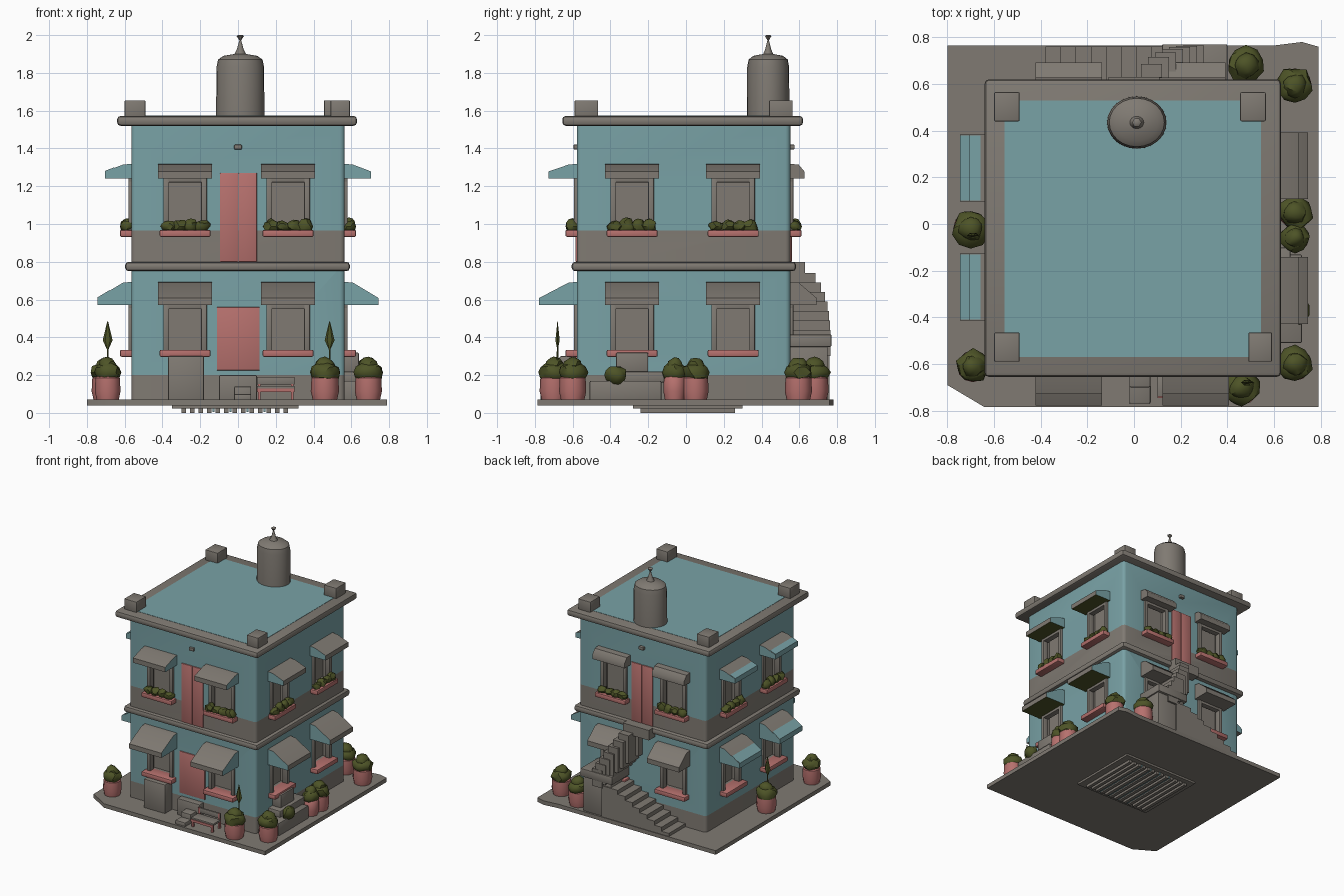
import bpy, bmesh, math, random
from mathutils import Matrix, Vector

if "Cube" in bpy.data.objects:
    bpy.data.objects.remove(bpy.data.objects["Cube"])

random.seed(4)
I = Matrix.Identity(4)

def material(name, rgb):
    m = bpy.data.materials.new(name)
    m.diffuse_color = (*rgb, 1)
    m.use_nodes = True
    m.node_tree.nodes["Principled BSDF"].inputs["Base Color"].default_value = m.diffuse_color
    return m

GREY = material("warm_grey_stone", (0.215, 0.195, 0.17))
TEAL = material("teal_plaster", (0.19, 0.36, 0.38))
PINK = material("terracotta_pink", (0.47, 0.165, 0.155))
GREEN = material("olive_leaf", (0.075, 0.088, 0.02))

def finish(name, bm, mats, M=I, smooth=True):
    bmesh.ops.recalc_face_normals(bm, faces=bm.faces[:])
    me = bpy.data.meshes.new(name)
    bm.transform(M)
    bm.to_mesh(me)
    bm.free()
    for m in mats:
        me.materials.append(m)
    ob = bpy.data.objects.new(name, me)
    bpy.context.collection.objects.link(ob)
    if smooth:
        bpy.ops.object.select_all(action='DESELECT')
        ob.select_set(True)
        bpy.context.view_layer.objects.active = ob
        bpy.ops.object.shade_smooth_by_angle(angle=math.radians(40))
    return ob

def add_box(bm, b):
    x0, x1, y0, y1, z0, z1 = b
    T = Matrix.Translation(((x0 + x1) / 2, (y0 + y1) / 2, (z0 + z1) / 2))
    S = Matrix.Diagonal((x1 - x0, y1 - y0, z1 - z0, 1))
    bmesh.ops.create_cube(bm, size=1, matrix=T @ S)

def boxes(name, blist, mat, bevel=0, M=I, seg=2):
    bm = bmesh.new()
    for b in blist:
        add_box(bm, b)
    if bevel:
        bmesh.ops.bevel(bm, geom=bm.edges[:], offset=bevel, segments=seg, profile=0.5, affect='EDGES')
    return finish(name, bm, [mat], M)

def prism(name, pts, a, b, mats, to3d, M=I, rule=None):
    # closed profile extruded between a and b
    bm = bmesh.new()
    lo = [bm.verts.new(to3d(p, a)) for p in pts]
    hi = [bm.verts.new(to3d(p, b)) for p in pts]
    n = len(pts)
    bm.faces.new(lo)
    bm.faces.new(hi[::-1])
    for i in range(n):
        bm.faces.new((lo[i], hi[i], hi[(i + 1) % n], lo[(i + 1) % n]))
    bmesh.ops.recalc_face_normals(bm, faces=bm.faces[:])
    if rule:
        for f in bm.faces:
            f.normal_update()
            f.material_index = rule(f)
    return finish(name, bm, mats, M)

# Ground slab with a clipped front-left corner, and the ribbed pit underneath
prism("ground_slab", [(-.8, -.69), (-.64, -.785), (.79, -.785), (.79, .76), (.72, .78), (.6, .765), (-.8, .765)],
      .038, .07, [GREY], lambda p, h: (p[0], p[1], h))
ribs = [(-.30 + i * .045, -.275 + i * .045, -.24, .26, 0.0, .045) for i in range(13)]
boxes("underside_ribs", ribs, GREY)
boxes("underside_backing", [(-.35, .32, -.28, .3, .022, .045)], GREY)
boxes("underside_teal_ribs", [(x - .005, x + .005, -.24, .26, .006, .03) for x in (-.13, -.04, .05, .14)], TEAL)

# Sides: rotation, wall distance, window centres, upper and lower awning reach
SIDES = {
    "front": (0, .578, (-.28, .265), .15, .20),
    "right": (90, .565, (-.285, .25), .14, .18),
    "back": (180, .552, (-.25, .28), .075, .14),
    "left": (-90, .565, (-.24, .27), .14, .18),
}
def side_matrix(side):
    return Matrix.Rotation(math.radians(SIDES[side][0]), 4, 'Z')

# Walls: grey below a split height, teal above, with window pockets cut in
def walls(name, z0, z1, split, wz0, wz1):
    bm = bmesh.new()
    add_box(bm, (-.565, .565, -.578, .552, z0, z1))
    vert = [e for e in bm.edges if abs(e.verts[0].co.z - e.verts[1].co.z) > .1]
    bmesh.ops.bevel(bm, geom=vert, offset=.025, segments=3, profile=.5, affect='EDGES')
    bmesh.ops.bisect_plane(bm, geom=bm.verts[:] + bm.edges[:] + bm.faces[:], plane_co=(0, 0, split), plane_no=(0, 0, 1))
    for f in bm.faces:
        f.material_index = 1 if f.calc_center_median().z > split else 0
    ob = finish(name, bm, [GREY, TEAL])
    cb = bmesh.new()
    for side, (_, d, centres, _, _) in SIDES.items():
        for c in centres:
            t = bmesh.new()
            add_box(t, (c - .105, c + .105, -d - .1, -d + .06, wz0, wz1))
            t.transform(side_matrix(side))
            tmp = bpy.data.meshes.new("tmp")
            t.to_mesh(tmp)
            t.free()
            cb.from_mesh(tmp)
            bpy.data.meshes.remove(tmp)
    cutter = finish("window_cutter", cb, [GREY], smooth=False)
    cutter.hide_render = True
    mod = ob.modifiers.new("windows", 'BOOLEAN')
    mod.operation = 'DIFFERENCE'
    mod.object = cutter
    bpy.ops.object.select_all(action='DESELECT')
    bpy.context.view_layer.objects.active = ob
    ob.select_set(True)
    bpy.ops.object.modifier_apply(modifier=mod.name)
    bpy.data.objects.remove(cutter)

walls("lower_walls", .06, .77, .20, .33, .58)
walls("upper_walls", .77, 1.54, .965, .965, 1.25)

# Floor band, roof slab, painted roof and corner blocks
boxes("floor_band", [(-.597, .592, -.605, .582, .75, .80)], GREY, .018)
boxes("roof_slab", [(-.64, .63, -.655, .62, 1.52, 1.572)], GREY, .018)
boxes("roof_paint", [(-.555, .545, -.57, .53, 1.566, 1.574)], TEAL)
boxes("roof_corner_blocks", [(-.6, -.49, .44, .565, 1.56, 1.655), (.455, .565, .44, .565, 1.56, 1.655),
      (-.6, -.49, -.59, -.465, 1.56, 1.655), (.49, .592, -.59, -.465, 1.56, 1.655)], GREY, .006)

# Roof tank with dome and finial, turned from a profile
def lathe(name, prof, loc, mats, n=20, sx=1, sy=1, rule=None):
    bm = bmesh.new()
    rings = [[bm.verts.new((loc[0] + sx * r * math.cos(2 * math.pi * i / n),
              loc[1] + sy * r * math.sin(2 * math.pi * i / n), loc[2] + z)) for i in range(n)] for r, z in prof]
    for a, b in zip(rings, rings[1:]):
        for i in range(n):
            bm.faces.new((a[i], a[(i + 1) % n], b[(i + 1) % n], b[i]))
    bm.faces.new(rings[0][::-1])
    bm.faces.new(rings[-1])
    return finish(name, bm, mats)

lathe("roof_tank", [(.128, 1.56), (.126, 1.83), (.118, 1.87), (.09, 1.89), (.03, 1.90), (.018, 1.925), (.004, 1.975)],
      (.012, .435, 0), [GREY], 24, 1, .88)
lathe("finial_tip", [(.003, 1.97), (.02, 1.995), (.012, 2.0)], (.012, .435, 0), [GREY], 6)

# Foliage lump
def bush(name, centre, size, M=I, jitter=.15):
    bm = bmesh.new()
    bmesh.ops.create_icosphere(bm, subdivisions=2, radius=1)
    for v in bm.verts:
        v.co *= 1 + random.uniform(-jitter, jitter)
        v.co = Vector(v.co[i] * size[i] + centre[i] for i in range(3))
    return finish(name, bm, [GREEN], M)

# One window: frame, sill, awning and optional flower box
def window(side, k, upper):
    _, d, centres, up, low = SIDES[side]
    c, M = centres[k], side_matrix(side)
    z0, z1, reach, top = (.965, 1.25, up, 1.32) if upper else (.33, .58, low, .695)
    tag = f"{side}_{'upper' if upper else 'lower'}_{k + 1}"
    x0, x1, y0, y1 = c - .115, c + .115, -d - .016, -d + .03
    boxes("window_frame_" + tag, [(x0, x0 + .03, y0, y1, z0, z1), (x1 - .03, x1, y0, y1, z0, z1),
          (x0, x1, y0 + .001, y1, z1 - .03, z1 + .01)], GREY, .004, M)
    boxes("window_sill_" + tag, [(c - .135, c + .135, -d - .06, -d + .04, z0 - .033, z0 + .004)], PINK, .008, M)
    zb = top - (.08 if upper else .125)
    lip = .03
    def rule(f):
        if abs(f.normal.x) > .9 and side in ("front", "left", "right"):
            return 1
        if side == "left" and f.normal.y < -.9:
            return 1
        if side == "right" and f.normal.z < -.9:
            return 2
        return 0
    prism("awning_" + tag, [(-.01, top), (.045, top - .006), (reach, zb + lip + .008), (reach, zb), (-.01, zb)],
          c - .143, c + .143, [GREY, TEAL, GREEN], lambda p, h: (h, -d - p[0], p[1]), M, rule)
    if side == "left":  # teal painted lower half of the awning slope
        zm = (top - .006 + zb + lip + .008) / 2
        xm = (.045 + reach) / 2
        prism("awning_paint_" + tag, [(xm, zm), (xm, zm + .003), (reach, zb + lip + .011), (reach, zb + lip + .005)],
              c - .14, c + .14, [TEAL], lambda p, h: (h, -d - p[0], p[1]), M)
    if upper:
        for j in range(4):
            bush(f"flower_box_leaves_{tag}_{j + 1}", (c - .09 + j * .06, -d - .022, z0 + .022),
                 (.042, .034, random.uniform(.026, .045)), M, .2)

for side in SIDES:
    for k in (0, 1):
        for upper in (True, False):
            window(side, k, upper)

# Doors
boxes("front_upper_door", [(-.095, .0, -.586, -.55, .80, 1.27), (.003, .10, -.586, -.55, .80, 1.27)], PINK, .003)
boxes("front_lower_door", [(-.112, .114, -.586, -.55, .225, .56)], PINK, .003)
boxes("back_upper_door", [(-.095, .0, .53, .56, .80, 1.27), (.003, .095, .53, .56, .80, 1.27)], PINK, .003)
boxes("wall_lamps", [(-.02, .02, -.595, -.57, 1.395, 1.42), (-.02, .02, .545, .575, 1.395, 1.42)], GREY, .004)

# Front steps and plinth
boxes("front_steps", [(-.1, .1, -.63, -.57, .06, .2), (-.02, .07, -.7, -.57, .06, .14), (-.02, .07, -.77, -.57, .06, .1)], GREY, .006)
boxes("front_plinth", [(-.37, -.18, -.67, -.57, .06, .30)], GREY, .008)

# Garden bench
boxes("bench_seat", [(.10, .30, -.74, -.65, .125, .142), (.10, .30, -.655, -.64, .15, .19)], GREY, .003)
boxes("bench_frame", [(x, x + .015, y, y + .015, .065, .125 if y < -.7 else .19) for x in (.105, .28) for y in (-.74, -.655)]
      + [(.10, .30, -.745, -.735, .11, .13)], PINK)

# Stacked ledge on the right side
boxes("right_side_steps", [(.55, .72, -.51, -.13, .06, .17), (.55, .67, -.42, -.1, .16, .22),
      (.55, .64, -.37, -.2, .21, .32)], GREY, .008)

# Back staircase: lower flight to a landing, then a curved upper flight to the door
boxes("back_lower_flight", [(-.38 + i * .065, .22, .54, .76, .06, .095 + i * .032) for i in range(8)], GREY)
boxes("back_landing", [(.14, .39, .54, .75, .06, .36), (.12, .40, .54, .77, .35, .415)], GREY, .006)
up = []
for i in range(8):
    t = i / 7
    out = .60 + .165 * math.sqrt(1 - t * t)
    x1 = .30 - .03 * i
    up.append((x1 - .09, x1, .54, out, .30 + .25 * t, .44 + .35 * t))
up.append((-.11, .12, .54, .63, .72, .80))
boxes("back_upper_flight", up, GREY)

# Potted shrubs: position, radius
POTS = [(-.69, -.61, .068), (.46, -.70, .075), (.69, -.60, .072), (-.70, -.02, .075), (.69, .05, .07),
        (.69, -.06, .06), (.69, .595, .072), (.48, .68, .075)]
for n, (x, y, r) in enumerate(POTS):
    lathe(f"pot_{n + 1}", [(r * .85, 0), (r, .05), (r * .95, .12), (r * .8, .13)], (x, y, .065), [PINK], 12)
    bush(f"shrub_{n + 1}", (x, y, .215), (r * 1.05, r * 1.05, .055), I, .12)
    bush(f"shrub_top_{n + 1}", (x, y, .25), (r * .7, r * .7, .045), I, .12)
bush("low_hedge", (.71, -.37, .2), (.04, .06, .05))

# Tall leaves
for n, (x, y) in enumerate(((-.69, -.05), (.485, -.68))):
    lathe(f"tall_stem_{n + 1}", [(.006, 0), (.004, .1)], (x, y, .25), [GREEN], 5)
    lathe(f"tall_leaf_{n + 1}", [(.004, 0), (.026, .05), (.002, .15)], (x, y, .335), [GREEN], 6, 1, .5)
